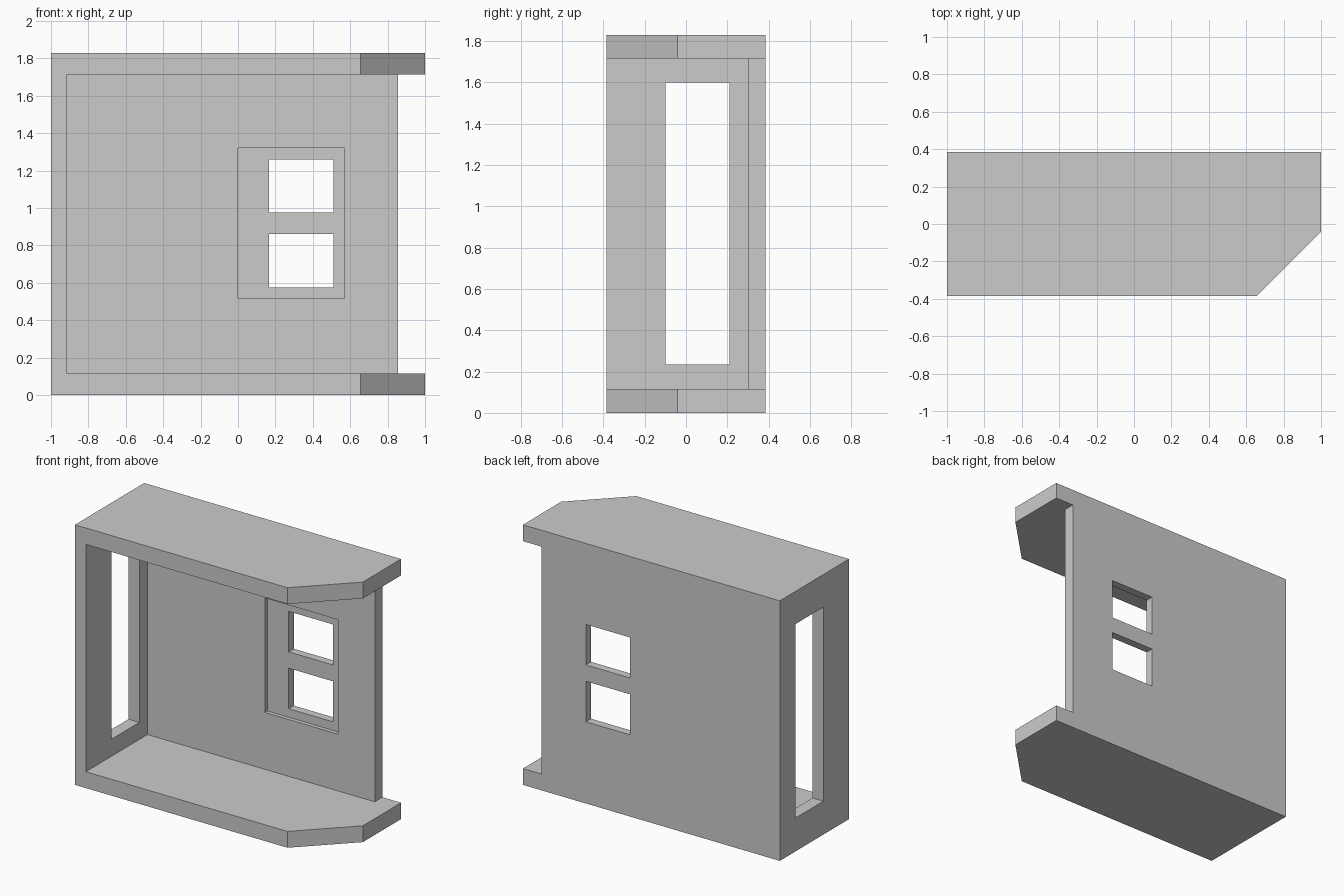
import bpy
import bmesh

cube = bpy.data.objects.get("Cube")
if cube:
    bpy.data.objects.remove(cube, do_unlink=True)

HEIGHT, SLAB = 1.83, 0.115
BACK, WALL_FRONT = 0.385, 0.30
FAR = 1.5  # overshoot for cutters on open sides

grey = bpy.data.materials.new("plain grey")
grey.use_nodes = True
colour = (0.6, 0.6, 0.6, 1)
grey.diffuse_color = colour
grey.node_tree.nodes["Principled BSDF"].inputs["Base Color"].default_value = colour


def prism(name, outline, z0, z1):
    """Extrude a plan outline from z0 up to z1."""
    bm = bmesh.new()
    base = bm.faces.new([bm.verts.new((x, y, z0)) for x, y in outline])
    top = bmesh.ops.extrude_face_region(bm, geom=[base])["geom"]
    verts = [v for v in top if isinstance(v, bmesh.types.BMVert)]
    bmesh.ops.translate(bm, verts=verts, vec=(0, 0, z1 - z0))
    bmesh.ops.recalc_face_normals(bm, faces=bm.faces)
    mesh = bpy.data.meshes.new(name)
    bm.to_mesh(mesh)
    bm.free()
    mesh.materials.append(grey)
    obj = bpy.data.objects.new(name, mesh)
    bpy.context.collection.objects.link(obj)
    return obj


def cut(target, name, x, y, z):
    """Remove a box given by its x, y and z ranges."""
    outline = [(x[0], y[0]), (x[1], y[0]), (x[1], y[1]), (x[0], y[1])]
    cutter = prism(name, outline, *z)
    cutter.hide_render = True
    mod = target.modifiers.new(name, "BOOLEAN")
    mod.operation, mod.solver, mod.object = "DIFFERENCE", "EXACT", cutter
    bpy.context.view_layer.objects.active = target
    bpy.ops.object.modifier_apply(modifier=mod.name)
    bpy.data.objects.remove(cutter, do_unlink=True)


# Solid block with one chamfered front corner
shell = prism("room_shell", [(-1, -BACK), (0.655, -BACK), (1, -0.04),
                             (1, BACK), (-1, BACK)], 0, HEIGHT)

# Interior and open right end, leaving floor, roof, back and side walls
inside = (SLAB, HEIGHT - SLAB)
cut(shell, "interior", (-0.915, FAR), (-FAR, WALL_FRONT), inside)
cut(shell, "open_end", (0.855, FAR), (0, FAR), inside)

# Tall opening through the side wall
cut(shell, "side_opening", (-FAR, -0.5), (-0.1, 0.21), (0.235, 1.6))

# Shallow panel recess and two windows in the back wall
cut(shell, "panel_recess", (0, 0.57), (0.1, WALL_FRONT + 0.028), (0.515, 1.32))
for z in ((0.575, 0.86), (0.975, 1.26)):
    cut(shell, "window", (0.165, 0.51), (0.1, FAR), z)
